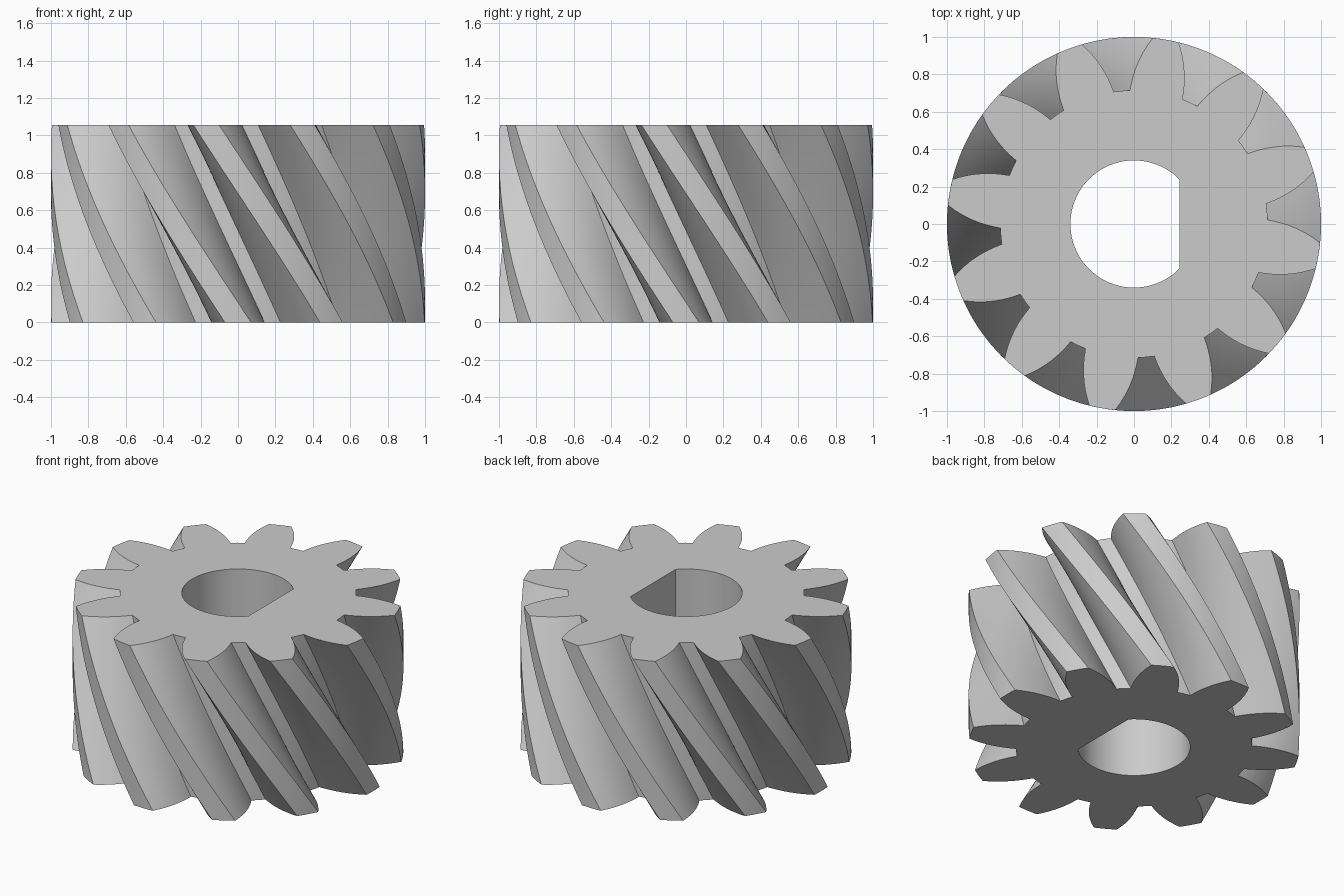
import bpy, bmesh
from math import radians, cos, sin, acos

if "Cube" in bpy.data.objects:
    bpy.data.objects.remove(bpy.data.objects["Cube"], do_unlink=True)

TEETH = 12
ROOT, TIP = 0.715, 1.0
HEIGHT = 1.055
TWIST = radians(-39.8)
LEVELS = 32
BORE, FLAT = 0.34, 0.243


def polar(r, degrees):
    a = radians(degrees)
    return r * cos(a), r * sin(a)


def gear_profile():
    """Outline of all teeth, each with convex flanks."""
    flank = []
    for i in range(9):
        t = i / 8
        flank.append((ROOT + (TIP - ROOT) * t, 11.5 - 4.4 * t - 3.1 * t * t))
    tooth = [(r, -a) for r, a in flank]
    tooth += [(TIP, a) for a in (-2, 0, 2)]
    tooth += [(r, a) for r, a in reversed(flank)]
    tooth.append((ROOT, 180 / TEETH))
    return [polar(r, a + k * 360 / TEETH) for k in range(TEETH) for r, a in tooth]


def bore_profile(steps=64):
    """Round shaft hole with one flat side."""
    start = acos(FLAT / BORE)
    sweep = radians(360) - 2 * start
    return [(BORE * cos(start + sweep * i / steps), BORE * sin(start + sweep * i / steps))
            for i in range(steps + 1)]


def add_wall(bm, profile, levels, twist):
    """Sweep a closed profile upwards while turning it; return the end rings."""
    rings = []
    for k in range(levels + 1):
        t = k / levels
        c, s = cos(twist * t), sin(twist * t)
        rings.append([bm.verts.new((x * c - y * s, x * s + y * c, HEIGHT * t))
                      for x, y in profile])
    n = len(profile)
    for low, high in zip(rings, rings[1:]):
        for i in range(n):
            j = (i + 1) % n
            bm.faces.new((low[i], low[j], high[j], high[i]))
    return rings[0], rings[-1]


def ring_edges(bm, ring):
    return [bm.edges.get((ring[i - 1], ring[i])) for i in range(len(ring))]


# Helical gear body with its D-shaped bore
bm = bmesh.new()
outer_ends = add_wall(bm, gear_profile(), LEVELS, TWIST)
inner_ends = add_wall(bm, bore_profile(), 1, 0)

# Flat end faces between teeth and bore
for outer, inner, z in zip(outer_ends, inner_ends, (-1, 1)):
    bmesh.ops.triangle_fill(bm, use_beauty=True, use_dissolve=False, normal=(0, 0, z),
                            edges=ring_edges(bm, outer) + ring_edges(bm, inner))
bmesh.ops.recalc_face_normals(bm, faces=bm.faces)

mesh = bpy.data.meshes.new("helical_gear")
bm.to_mesh(mesh)
bm.free()
gear = bpy.data.objects.new("helical_gear", mesh)
bpy.context.collection.objects.link(gear)

# Plain grey metal
grey = bpy.data.materials.new("light_grey")
grey.use_nodes = True
colour = (0.6, 0.6, 0.6, 1)
grey.diffuse_color = colour
grey.node_tree.nodes["Principled BSDF"].inputs["Base Color"].default_value = colour
mesh.materials.append(grey)

bpy.ops.object.select_all(action="DESELECT")
gear.select_set(True)
bpy.context.view_layer.objects.active = gear
bpy.ops.object.shade_smooth_by_angle(angle=radians(25))
